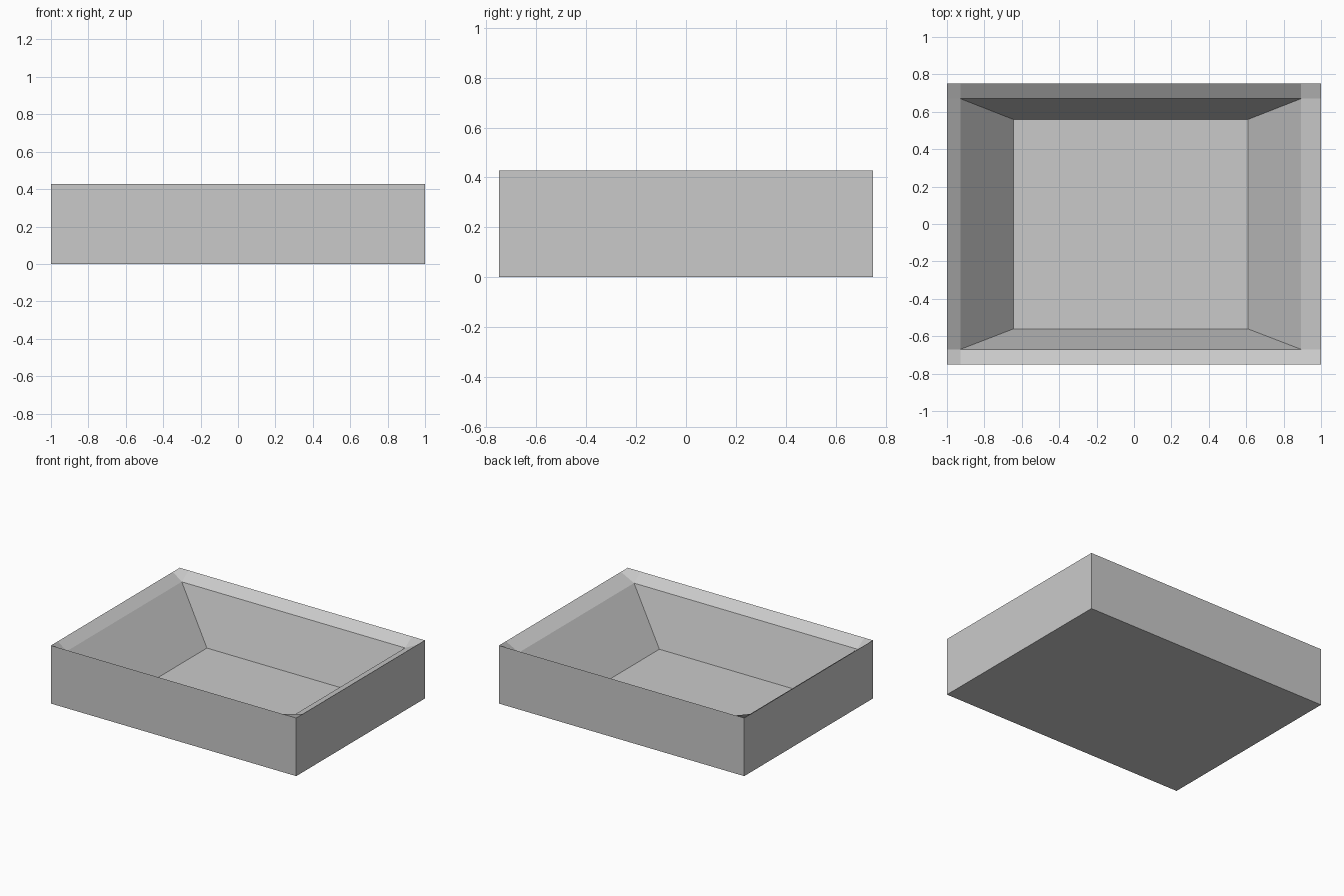
import bpy, bmesh

cube = bpy.data.objects.get("Cube")
if cube:
    bpy.data.objects.remove(cube, do_unlink=True)

grey = bpy.data.materials.new("plain_grey")
grey.use_nodes = True
colour = (0.59, 0.59, 0.59, 1)
grey.diffuse_color = colour
grey.node_tree.nodes["Principled BSDF"].inputs["Base Color"].default_value = colour

HEIGHT, LIP, FLOOR = 0.428, 0.374, 0.004
OUTER = (-1, 1, -0.75, 0.75)
INNER = (-0.928, 0.893, -0.67, 0.67)
WELL = (-0.645, 0.61, -0.561, 0.559)

bm = bmesh.new()


def ring(rect, z):
    """Four corners of a rectangle, counter-clockwise from front left."""
    x0, x1, y0, y1 = rect
    return [bm.verts.new((x, y, z)) for x, y in ((x0, y0), (x1, y0), (x1, y1), (x0, y1))]


bottom = ring(OUTER, 0)
top = ring(OUTER, HEIGHT)
lip = ring(INNER, LIP)
well = ring(WELL, FLOOR)

# Points on the top edge level with the lip corners: along x, then along y
edge_x = [bm.verts.new((i.co.x, o.co.y, HEIGHT)) for i, o in zip(lip, top)]
edge_y = [bm.verts.new((o.co.x, i.co.y, HEIGHT)) for i, o in zip(lip, top)]

# Base and well floor
bm.faces.new(bottom[::-1])
bm.faces.new(well)

for a in range(4):
    b = (a + 1) % 4
    along = edge_x if a % 2 == 0 else edge_y
    # Outer wall, sloping rim strip and sloping well side
    bm.faces.new((bottom[a], bottom[b], top[b], along[b], along[a], top[a]))
    bm.faces.new((along[a], along[b], lip[b], lip[a]))
    bm.faces.new((lip[a], lip[b], well[b], well[a]))
    # Rim corner patch
    patch = [top[a], edge_x[a], lip[a], edge_y[a]]
    bm.faces.new(patch if a % 2 == 0 else patch[::-1])

bmesh.ops.recalc_face_normals(bm, faces=bm.faces[:])
mesh = bpy.data.meshes.new("tray")
bm.to_mesh(mesh)
bm.free()
mesh.materials.append(grey)
tray = bpy.data.objects.new("tray", mesh)
bpy.context.collection.objects.link(tray)
